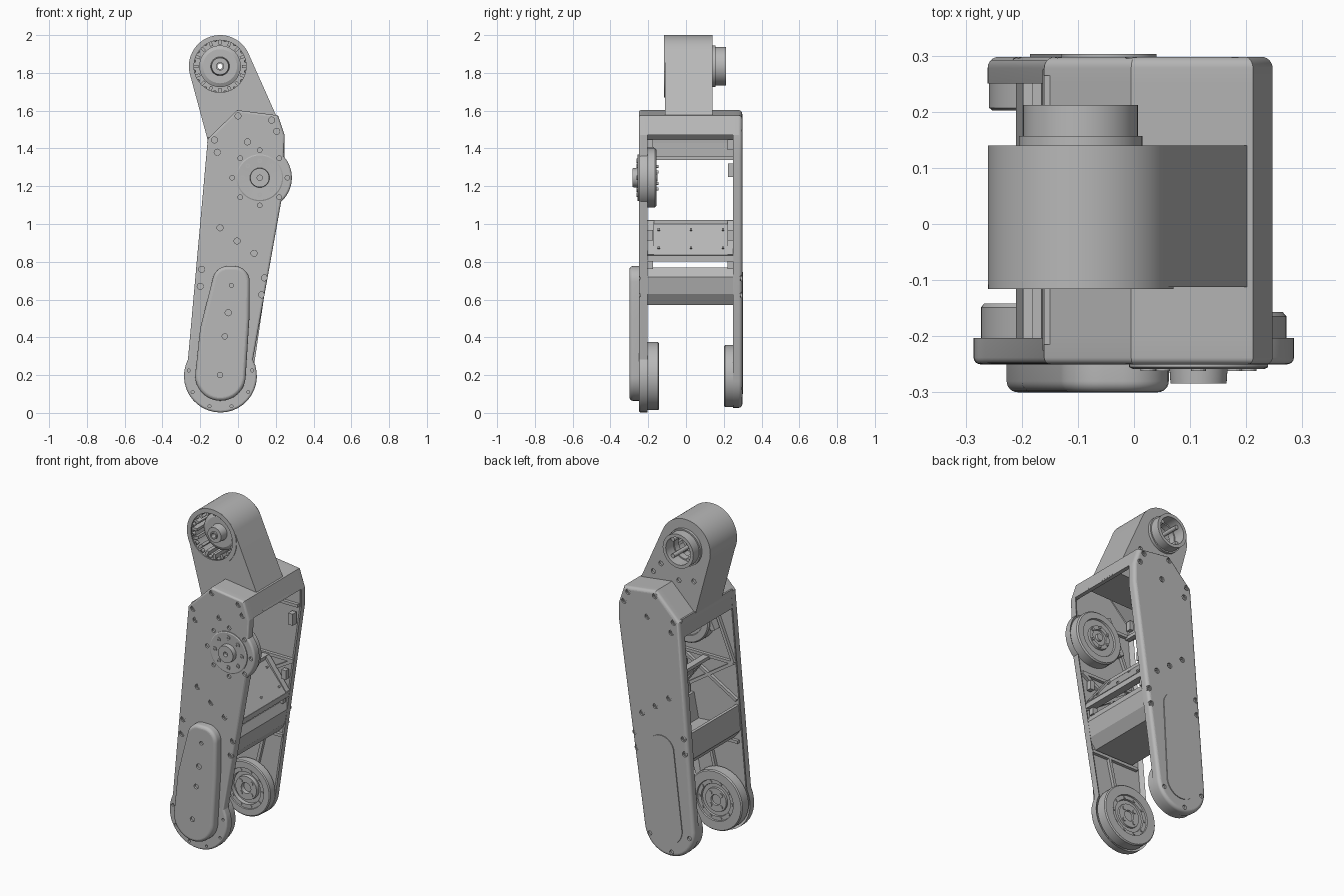
import bpy, bmesh
from math import sin, cos, radians, hypot, pi
from mathutils import Vector

cube = bpy.data.objects.get("Cube")
if cube:
    bpy.data.objects.remove(cube)

grey = bpy.data.materials.new("machined grey")
grey.use_nodes = True
COLOUR = (0.48, 0.48, 0.48, 1)
grey.diffuse_color = COLOUR
grey.node_tree.nodes["Principled BSDF"].inputs["Base Color"].default_value = COLOUR


def shade(obj):
    """Smooth curved sides, keep every face across y flat."""
    bpy.ops.object.select_all(action='DESELECT')
    obj.select_set(True)
    bpy.context.view_layer.objects.active = obj
    bpy.ops.object.shade_smooth_by_angle(angle=radians(18))
    for face in obj.data.polygons:
        face.use_smooth = abs(face.normal.y) < 0.99


def finish(name, bm):
    bmesh.ops.recalc_face_normals(bm, faces=bm.faces)
    mesh = bpy.data.meshes.new(name)
    bm.to_mesh(mesh)
    bm.free()
    mesh.materials.append(grey)
    obj = bpy.data.objects.new(name, mesh)
    bpy.context.collection.objects.link(obj)
    shade(obj)
    return obj


def arc(centre, r, start, end, steps=24):
    angles = [radians(start + (end - start) * i / steps) for i in range(steps + 1)]
    return [(centre[0] + r * cos(a), centre[1] + r * sin(a)) for a in angles]


def prism(name, outline, outer, inner, bevel=0, rim=0, recess=0):
    """Extrude an x-z outline from y=outer to y=inner; round the outer edge, hollow the inner face."""
    bm = bmesh.new()
    cap = bm.faces.new([bm.verts.new((x, outer, z)) for x, z in outline])
    far = bmesh.ops.extrude_face_region(bm, geom=[cap], use_keep_orig=True)["geom"]
    for v in far:
        if isinstance(v, bmesh.types.BMVert):
            v.co.y = inner
    back = [f for f in far if isinstance(f, bmesh.types.BMFace)][0]
    bmesh.ops.recalc_face_normals(bm, faces=bm.faces)
    if rim:
        bmesh.ops.inset_region(bm, faces=[back], thickness=rim, use_even_offset=True)
        for v in back.verts:
            v.co.y += recess if outer > inner else -recess
    if bevel:
        bmesh.ops.bevel(bm, geom=list(cap.edges), offset=bevel, segments=6,
                        profile=0.5, affect='EDGES')
    return finish(name, bm)


def lathe(name, centre, profile, steps=56):
    """Spin (radius, y) points about an axis along y."""
    bm = bmesh.new()
    verts = [bm.verts.new((r, y, 0)) for r, y in profile]
    edges = [bm.edges.new(pair) for pair in zip(verts, verts[1:])]
    bmesh.ops.spin(bm, geom=verts + edges, cent=(0, 0, 0), axis=(0, 1, 0),
                   angle=2 * pi, steps=steps)
    bmesh.ops.remove_doubles(bm, verts=bm.verts, dist=0.0001)
    bmesh.ops.translate(bm, verts=bm.verts, vec=(centre[0], 0, centre[1]))
    return finish(name, bm)


def bar(name, p, q, width, y0, y1):
    dx, dz = q[0] - p[0], q[1] - p[1]
    k = width / 2 / hypot(dx, dz)
    nx, nz = -dz * k, dx * k
    return prism(name, [(p[0] + nx, p[1] + nz), (q[0] + nx, q[1] + nz),
                        (q[0] - nx, q[1] - nz), (p[0] - nx, p[1] - nz)], y0, y1)


def drill(obj, spots, y0, y1):
    """Cut round holes; each spot is (x, z, radius)."""
    bm = bmesh.new()
    for x, z, r in spots:
        cap = bm.faces.new([bm.verts.new((px, y0, pz))
                            for px, pz in arc((x, z), r, 0, 345, 23 if r < .1 else 69)])
        far = bmesh.ops.extrude_face_region(bm, geom=[cap], use_keep_orig=True)["geom"]
        for v in far:
            if isinstance(v, bmesh.types.BMVert):
                v.co.y = y1
    cutter = finish("hole_cutter", bm)
    cutter.hide_render = True
    mod = obj.modifiers.new("holes", 'BOOLEAN')
    mod.operation, mod.solver, mod.object = 'DIFFERENCE', 'EXACT', cutter
    bpy.context.view_layer.objects.active = obj
    bpy.ops.object.modifier_apply(modifier=mod.name)
    bpy.data.objects.remove(cutter)
    shade(obj)


def around(centre, r, count, size, start=0):
    return [(x, z, size) for x, z in arc(centre, r, start, start + 360 - 360 / count, count - 1)]


foot, motor, hip = (-.093, .195), (.115, 1.245), (-.095, 1.835)
crown = [(.247, 1.47), (.212, 1.575), (-.005, 1.603), (-.16, 1.45)]

# Side plates, hollowed on their inner faces
front_plate = prism("front_plate", arc(foot, .193, 153, 387) + arc(motor, .17, -48, 42) + crown,
                    -.25, -.203, .012, .022, .02)
back_plate = prism("back_plate", arc(foot, .168, 176, 351) + [(.247, 1.36)] + crown,
                   .298, .25, .02, .022, .02)
screws = [(x, z, .016) for x, z in [
    (0, 1.572), (.178, 1.55), (.205, 1.49), (-.125, 1.445), (.05, 1.435), (-.11, 1.38),
    (-.095, .98), (-.005, .91), (.085, .845), (-.192, .76), (-.2, .67), (.14, .715), (.125, .625)]]
drill(front_plate, screws + around(motor, .146, 8, .012) + around(foot, .17, 9, .008, 10), -.3, -.238)
drill(back_plate, screws + around(foot, .14, 5, .013, 190), .33, .286)
for x, z, r in screws:
    for side, y, d in (("front", -.238, -.006), ("back", .286, .006)):
        lathe(side + "_screw", (x, z), [(0, y), (r * .5, y), (r * .5, y + d), (r * .85, y + d), (r * .85, y)], 16)

# Ribs inside the plates
for a, b in [((-.17, 1.02), (.19, 1.02)), ((-.17, 1.02), (.16, .8)), ((-.19, .8), (.19, 1.02)),
             ((-.15, 1.36), (.22, 1.36)), ((-.2, .55), (.12, .55)), ((0, .55), (-.06, .3)),
             ((-.17, 1.02), (-.03, 1.36))]:
    bar("front_rib", a, b, .018, -.232, -.204)
    bar("back_rib", a, b, .018, .28, .251)

# Belt covers
front_cover = prism("front_belt_cover", arc((-.093, .198), .134, 180, 360) + [(.06, .5)]
                    + arc((-.02, .695), .082, 0, 90, 8) + arc((-.055, .697), .08, 90, 160, 8)
                    + [(-.2, .45)], -.3, -.245, .02)
drill(front_cover, [(-.095, .2, .014), (-.07, .405, .014), (-.052, .53, .016), (-.035, .675, .011)],
      -.33, -.287)
prism("back_belt_cover", arc((-.085, .2), .1, 180, 350) + arc((-.045, .66), .085, -10, 180), .303, .29)

# Hollow bracket joining the plates, with its lower wall and frame rails
prism("top_bracket", crown + [(-.163, 1.43), (-.14, 1.43), (-.138, 1.447), (-.001, 1.58),
                              (.195, 1.556), (.222, 1.47)], -.225, .275)
bar("bracket_wall", (-.15, 1.46), (-.156, 1.35), .02, -.215, .265)
bar("bracket_rail", (-.15, 1.35), (-.12, 1.35), .02, -.215, .265)

# Arm with a bored barrel
arm = prism("hip_arm", arc(hip, .165, 24, 194, 40) + [(-.162, 1.45), (-.12, 1.47), (.244, 1.48)],
            -.112, .14)
drill(arm, [(*hip, .148)], -.2, .1)
drill(arm, [(*hip, .075)], .05, .2)
drill(arm, [(x, z, .014) for x, z in [(-.15, 1.64), (.07, 1.69), (.12, 1.63), (-.05, 1.62)]], .128, .2)
lathe("barrel_lip", hip, [(.138, -.108), (.138, -.116), (.165, -.116), (.165, -.108)])
lathe("barrel_boss", hip, [(.08, .1), (.11, .1), (.11, .157), (.102, .157), (.102, .212),
                           (.082, .212), (.082, .1)])
lathe("barrel_rotor", hip, [(.014, .02), (.11, .02), (.11, -.03), (.09, -.04), (.05, -.04),
                            (.045, -.09), (.022, -.09), (.022, -.1), (.014, -.1), (.014, .02)])
for i in range(16):
    a = i * pi / 8
    ray = Vector((cos(a), sin(a)))
    centre = Vector(hip)
    bar("barrel_fin", centre + ray * .115, centre + ray * .15, .016, -.09, .09)
for x, z, r in around(hip, .14, 16, .01, 11):
    lathe("barrel_screw", (x, z), [(0, -.09), (r * .5, -.09), (r * .5, -.105), (r, -.105), (r, -.08)], 14)
for x, z, r in around(hip, .07, 4, .012, 45):
    lathe("boss_post", (x, z), [(0, .19), (r, .19), (r, .02), (0, .02)], 14)

# Knee motor: outer hub and inner housing
lathe("motor_hub", motor, [(0, -.262), (.014, -.262), (.014, -.284), (.05, -.284), (.052, -.255),
                           (.118, -.258), (.124, -.255), (.124, -.24)])
lathe("motor_housing", motor, [(0, -.15), (.02, -.15), (.022, -.165), (.045, -.165), (.047, -.155),
                               (.07, -.155), (.072, -.168), (.11, -.168), (.113, -.157),
                               (.15, -.157), (.157, -.165), (.157, -.23)])
for x, z, r in around(motor, .09, 8, .013):
    lathe("hub_screw", (x, z), [(r * .4, -.25), (r * .4, -.262), (r, -.262), (r, -.25)], 14)
for x, z, r in around(motor, .06, 6, .008, 30):
    lathe("motor_pin", (x, z), [(0, -.145), (r, -.145), (r, -.16)], 12)
bar("motor_strut", (.04, 1.4), (-.06, 1.2), .03, -.22, -.17)

# Ankle pulleys between the plates
for name, r, y, d, depth in (("front_pulley", .18, -.207, .065, .3), ("back_pulley", .165, .252, -.05, .6)):
    face = y + d
    low, mid = face - d * depth, face - d * .14
    lathe(name, foot, [(0, low), (.03, low), (.032, mid), (.07, mid), (.072, low), (.095, low),
                       (.097, mid), (.12, mid), (.122, face), (r - .006, face), (r, face - d * .1),
                       (r, y)])
    for x, z, size in around(foot, .108, 10, .008) + around(foot, .05, 4, .012, 45):
        lathe("pulley_bolt", (x, z), [(0, mid + d * .08), (size, mid + d * .08), (size, low)], 12)

# Cross members: a tray with a chamfered right wall, and the sloped panel above it
prism("lower_cross_tray", [(-.21, .62), (-.198, .77), (-.18, .77), (-.19, .64), (.07, .62), (.1, .77),
                           (.13, .77), (.153, .72), (.134, .63), (.09, .57), (-.17, .57)],
      -.22, .27)
bar("sloped_panel", (.16, .83), (.02, 1), .015, -.175, .22)
bar("panel_lower_rail", (.12, .817), (.165, .817), .03, -.215, .265)
bar("panel_upper_rail", (-.01, 1.01), (.03, 1.01), .02, -.215, .265)
for y in (-.205, .22):
    bar("panel_side_rail", (.155, .83), (.02, 1.01), .03, y, y + .035)
    for x, z in ((-.135, 1.42), (.13, .79), (.15, .94)):
        bar("corner_clip", (x - .015, z), (x + .015, z), .055, y, y + .03)
bar("cable_clip", (.18, 1.285), (.21, 1.285), .07, .222, .26)
for x in (.05, .13):
    for y in (-.15, .02, .19):
        z = .83 + (.16 - x) * 17 / 14
        bar("panel_stud", (x, z), (x + .012, z + .01), .012, y, y + .012)
lathe("idler_ring", (.02, .88), [(.04, .27), (.04, .24), (.06, .24), (.06, .27)], 32)
